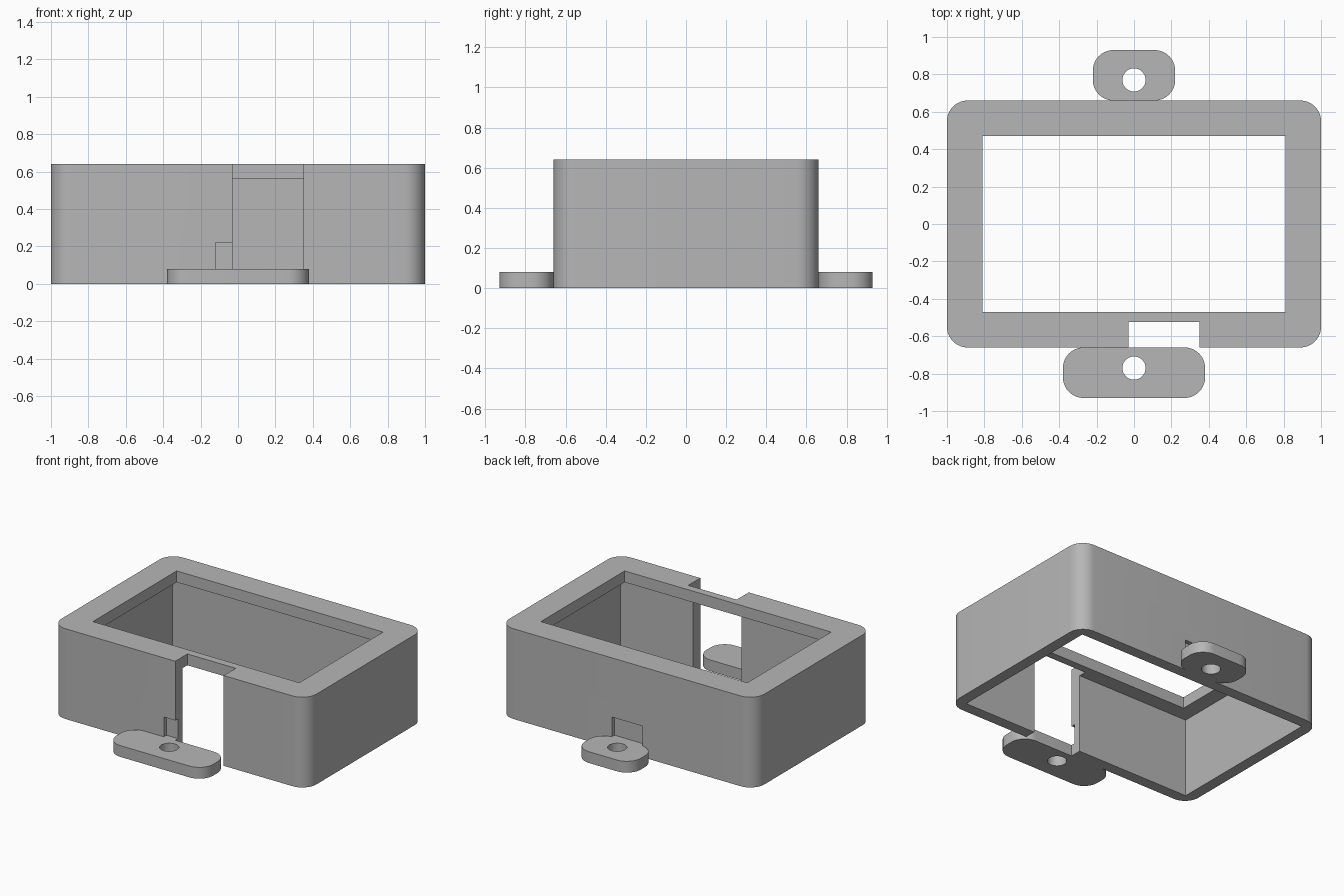
import bpy, bmesh
from math import sin, cos, pi, radians

if "Cube" in bpy.data.objects:
    bpy.data.objects.remove(bpy.data.objects["Cube"], do_unlink=True)

grey = bpy.data.materials.new("plain grey")
grey.use_nodes = True
GREY = (0.47, 0.47, 0.47, 1)
grey.diffuse_color = GREY
grey.node_tree.nodes["Principled BSDF"].inputs["Base Color"].default_value = GREY


def prism(name, x, y, z, radius=0, steps=10):
    """Upright block over (min, max) ranges, with rounded vertical corners."""
    pts = []
    corners = [(x[1], y[1], -1, -1), (x[0], y[1], 1, -1),
               (x[0], y[0], 1, 1), (x[1], y[0], -1, 1)]
    for i, (cx, cy, sx, sy) in enumerate(corners):
        if radius == 0:
            pts.append((cx, cy))
            continue
        for k in range(steps + 1):
            a = (i + k / steps) * pi / 2
            pts.append((cx + radius * (sx + cos(a)), cy + radius * (sy + sin(a))))
    bm = bmesh.new()
    base = bm.faces.new([bm.verts.new((px, py, z[0])) for px, py in pts])
    top = bmesh.ops.extrude_face_region(bm, geom=[base])["geom"]
    bmesh.ops.translate(bm, vec=(0, 0, z[1] - z[0]),
                        verts=[v for v in top if isinstance(v, bmesh.types.BMVert)])
    bmesh.ops.recalc_face_normals(bm, faces=bm.faces)
    mesh = bpy.data.meshes.new(name)
    bm.to_mesh(mesh)
    bm.free()
    mesh.materials.append(grey)
    obj = bpy.data.objects.new(name, mesh)
    bpy.context.collection.objects.link(obj)
    return obj


def activate(obj):
    bpy.ops.object.select_all(action="DESELECT")
    obj.select_set(True)
    bpy.context.view_layer.objects.active = obj


def cut(obj, *ranges, radius=0):
    """Subtract a prism from an object."""
    cutter = prism("cutter", *ranges, radius=radius)
    cutter.hide_render = True
    mod = obj.modifiers.new("cut", "BOOLEAN")
    mod.operation = "DIFFERENCE"
    mod.solver = "EXACT"
    mod.object = cutter
    activate(obj)
    bpy.ops.object.modifier_apply(modifier=mod.name)
    bpy.data.objects.remove(cutter, do_unlink=True)


W, D, H = 1.0, 0.66, 0.64     # half width, half depth, height
WALL, RIM, TAB = 0.08, 0.19, 0.08
THROUGH = (-0.1, 1)

# Hollow case, open below, with a window in the top
case = prism("case", (-W, W), (-D, D), (0, H), radius=0.11)
cut(case, (WALL - W, W - WALL), (WALL - D, D - WALL), (-0.1, H - 0.08))
cut(case, (RIM - W, W - RIM), (RIM - D, D - RIM), THROUGH)

# Slot down the front wall
cut(case, (-0.03, 0.35), (-0.8, -0.525), THROUGH)

# Shallow screw clearance pockets above each tab
cut(case, (-0.12, 0.12), (-0.8, 0.03 - D), (TAB, 0.22))
cut(case, (-0.12, 0.12), (D - 0.03, 0.8), (TAB, 0.22))

# Mounting tabs with screw holes
front_tab = prism("front_tab", (-0.38, 0.38), (-0.93, -D), (0, TAB), radius=0.11)
back_tab = prism("back_tab", (-0.22, 0.22), (D, 0.93), (0, TAB), radius=0.11)
for tab, y in ((front_tab, -0.77), (back_tab, 0.77)):
    cut(tab, (-0.062, 0.062), (y - 0.062, y + 0.062), THROUGH, radius=0.0619)

for obj in (case, front_tab, back_tab):
    activate(obj)
    bpy.ops.object.shade_smooth_by_angle(angle=radians(30))
